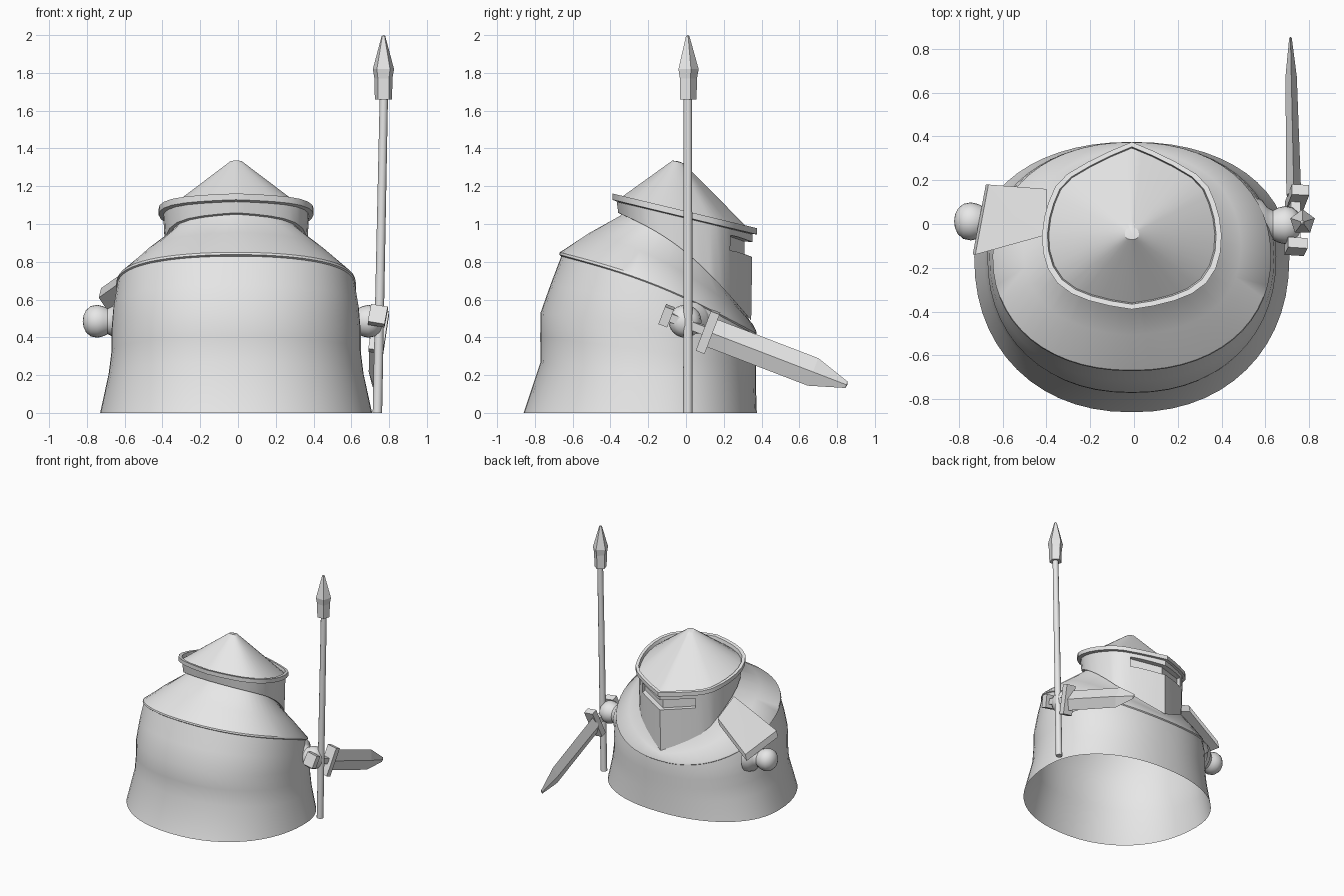
import bpy, bmesh
from math import sin, cos, pi, radians, copysign
from mathutils import Vector, Matrix

cube = bpy.data.objects.get("Cube")
if cube:
    bpy.data.objects.remove(cube)

mat = bpy.data.materials.new("light_grey")
mat.use_nodes = True
mat.diffuse_color = (0.8, 0.8, 0.8, 1)
mat.node_tree.nodes["Principled BSDF"].inputs["Base Color"].default_value = (0.8, 0.8, 0.8, 1)


def make(name, bm, smooth=None):
    bmesh.ops.recalc_face_normals(bm, faces=bm.faces)
    me = bpy.data.meshes.new(name)
    bm.to_mesh(me)
    bm.free()
    me.materials.append(mat)
    ob = bpy.data.objects.new(name, me)
    bpy.context.collection.objects.link(ob)
    if smooth:
        bpy.ops.object.select_all(action='DESELECT')
        ob.select_set(True)
        bpy.context.view_layer.objects.active = ob
        bpy.ops.object.shade_smooth_by_angle(angle=radians(smooth))
    return ob


def loft(name, rings, smooth=None, start=None, end=None):
    """Skin closed rings, with optional points that close either end."""
    bm = bmesh.new()
    vs = [[bm.verts.new(p) for p in r] for r in rings]
    n = len(vs[0])
    for a, b in zip(vs, vs[1:]):
        for i in range(n):
            j = (i + 1) % n
            bm.faces.new((a[i], a[j], b[j], b[i]))
    for ring, tip in ((vs[0], start), (vs[-1], end)):
        if tip is not None:
            t = bm.verts.new(tip)
            for i in range(n):
                bm.faces.new((ring[i], ring[(i + 1) % n], t))
    return make(name, bm, smooth)


def slanted(y, yb, yf, zb, zf, bow):
    u = min(max((y - yb) / (yf - yb), 0), 1)
    return zb + (zf - zb) * u + bow * sin(pi * u)


# Plan of the helmet: pointed front, mirrored, with midpoints added
half = [(0, .375), (.1, .333), (.2, .284), (.295, .228), (.35, .17), (.38, .1), (.4, .03),
        (.41, -.05), (.405, -.13), (.383, -.205), (.34, -.27), (.275, -.318), (.195, -.35),
        (.1, -.374), (0, -.39)]
corners = half + [(-x, y) for x, y in half[-2:0:-1]]
plan = []
for (x, y), (u, v) in zip(corners, corners[1:] + corners[:1]):
    plan += [(x, y), ((x + u) / 2, (y + v) / 2)]


def robe_ring(w, yb, yf, zb, zf, bow=0, yc=-0.15):
    """Slightly squared oval, starting at the pointed side like the plan."""
    pts = []
    for i in range(len(plan)):
        t = pi / 2 - 2 * pi * i / len(plan)
        c, s = (copysign(abs(f) ** 0.92, f) for f in (cos(t), sin(t)))
        y = yc + s * ((yf - yc) if s > 0 else (yc - yb))
        pts.append(Vector((w * c - 0.01, y, slanted(y, yb, yf, zb, zf, bow))))
    return pts


def hem_ring(s, dz):
    return [Vector((x * s - 0.01, y * s,
                    slanted(y * s, -0.36, 0.345, 1.06, 0.49, 0.08) + dz)) for x, y in plan]


# Robe, open underneath
loft("robe", [
    robe_ring(0.72, -0.86, 0.375, 0, 0),
    robe_ring(0.675, -0.77, 0.37, 0.27, 0.15),
    robe_ring(0.66, -0.772, 0.37, 0.4, 0.24, 0.01),
    robe_ring(0.66, -0.77, 0.37, 0.53, 0.31, 0.02),
    robe_ring(0.65, -0.717, 0.37, 0.68, 0.37, 0.035),
    robe_ring(0.63, -0.66, 0.365, 0.83, 0.42, 0.045)], 25)

# Shoulder mantle with a thin lip, running up inside the helmet
lip = robe_ring(0.632, -0.668, 0.372, 0.85, 0.432, 0.047)
neck = hem_ring(0.89, -0.01)
loft("mantle", [
    robe_ring(0.628, -0.655, 0.363, 0.825, 0.412, 0.045),
    robe_ring(0.636, -0.672, 0.374, 0.838, 0.42, 0.045),
    lip,
    [a.lerp(b, 0.5) + Vector((0, 0, 0.008)) for a, b in zip(lip, neck)],
    neck,
    hem_ring(0.84, 0.03)], 35)


# Helmet
def brim_ring(s, dz):
    return [Vector((x * s - 0.01, y * s, 1.05 - 0.24 * y * s + dz)) for x, y in plan]


def cone_ring(f):
    tip = Vector((-0.01, -0.045, 1.355))
    return [tip.lerp(p, f) for p in brim_ring(0.925, -0.008)]


helmet = loft("helmet", [hem_ring(0.92, 0), brim_ring(0.94, -0.02)], 28,
              start=(-0.01, 0, 0.88), end=(-0.01, 0, 1.05))
loft("helmet_brim", [brim_ring(0.92, -0.02), brim_ring(1, -0.015), brim_ring(1, 0.018),
                     brim_ring(0.94, 0.018), brim_ring(0.925, -0.008)], 28)
loft("helmet_cone", [cone_ring(f) for f in (1, 0.55, 0.25, 0.14, 0.085)], 28,
     end=(-0.01, -0.045, 1.333))

# Eye slot cut into the pointed front
slot = [(-.24, .6), (-.24, .2), (0, .31), (.24, .2), (.24, .6)]
rings = [[Vector((x - 0.01, y, z - 0.35 * (min(y, 0.36) - 0.23))) for x, y in slot]
         for z in (0.855, 0.935)]
cutter = loft("eye_slot_cutter", rings, start=(0, 0.45, 0.82), end=(0, 0.45, 0.9))
cutter.hide_render = True
cutter.hide_viewport = True
cutter.display_type = 'WIRE'
cut = helmet.modifiers.new("eye_slot", 'BOOLEAN')
cut.operation = 'DIFFERENCE'
cut.solver = 'EXACT'
cut.object = cutter

# Shoulder plate on the right arm
top = [Vector(p) for p in ((-.725, -.14, .66), (-.665, .18, .57), (-.4, .16, .79), (-.4, -.05, .89))]
low = [p + Vector((-0.012, 0, -0.05)) for p in top]
mid = sum(top, Vector()) / 4
loft("shoulder_plate", [low, top], start=mid - Vector((0.012, 0, 0.05)), end=mid)

# Hands: rounded fists on short flared cuffs
fist = [(0.6, .13), (.64, .115), (.665, .08), (.69, .068), (.715, .08), (.745, .087),
        (.78, .08), (.805, .058), (.818, .03)]
for name, side, shift, y in (("right_hand", -1, 0, 0.012), ("left_hand", 1, -0.055, -0.005)):
    rings = [[Vector((side * (x + shift), y + r * cos(pi * i / 12), 0.485 + r * sin(pi * i / 12)))
              for i in range(24)] for x, r in fist]
    loft(name, rings, 50, end=(side * (0.822 + shift), y, 0.485))


def round_ring(c, r, n):
    return [Vector(c) + Vector((r * cos(2 * pi * i / n + pi / 2), r * sin(2 * pi * i / n + pi / 2), 0))
            for i in range(n)]


# Spear, leaning slightly outward
foot, head = (0.738, 0.01, 0), (0.772, 0.01, 1.67)
loft("spear_shaft", [round_ring(foot, 0.025, 12), round_ring(head, 0.022, 12)], 40,
     start=foot, end=head)
loft("spear_head", [round_ring((0.77, 0.008, z), r, 5) for z, r in
                    ((1.66, 0.048), (1.77, 0.05), (1.82, 0.059), (1.995, 0.01))],
     start=(0.77, 0.008, 1.66), end=(0.772, 0.008, 2.0))

# Sword, built along local +y and pitched downward
pose = Matrix.Translation((0.735, 0, 0.475)) @ Matrix.Rotation(radians(-21), 4, 'X')


def box(name, loc, size, roll):
    bm = bmesh.new()
    m = pose @ Matrix.Translation(loc) @ Matrix.Rotation(radians(roll), 4, 'Y')
    bmesh.ops.create_cube(bm, size=1, matrix=m @ Matrix.Diagonal((*size, 1)))
    return make(name, bm)


box("sword_pommel", (0.005, -0.11, 0), (0.09, 0.05, 0.1), 10)
box("sword_grip", (0, 0, 0), (0.045, 0.2, 0.045), 10)
box("sword_guard", (0.01, 0.125, 0), (0.08, 0.05, 0.225), 8)


def blade_ring(y, x, t, w):
    shape = ((1, 0), (0, 1), (-1, 0), (0, -1))
    return [pose @ Vector((x + t * a, y, w * b)) for a, b in shape]


loft("sword_blade", [blade_ring(0.14, -0.005, 0.034, 0.078), blade_ring(0.72, -0.017, 0.026, 0.078),
                     blade_ring(0.91, -0.02, 0.006, 0.018)],
     start=pose @ Vector((-0.005, 0.14, 0)), end=pose @ Vector((-0.02, 0.915, 0)))
